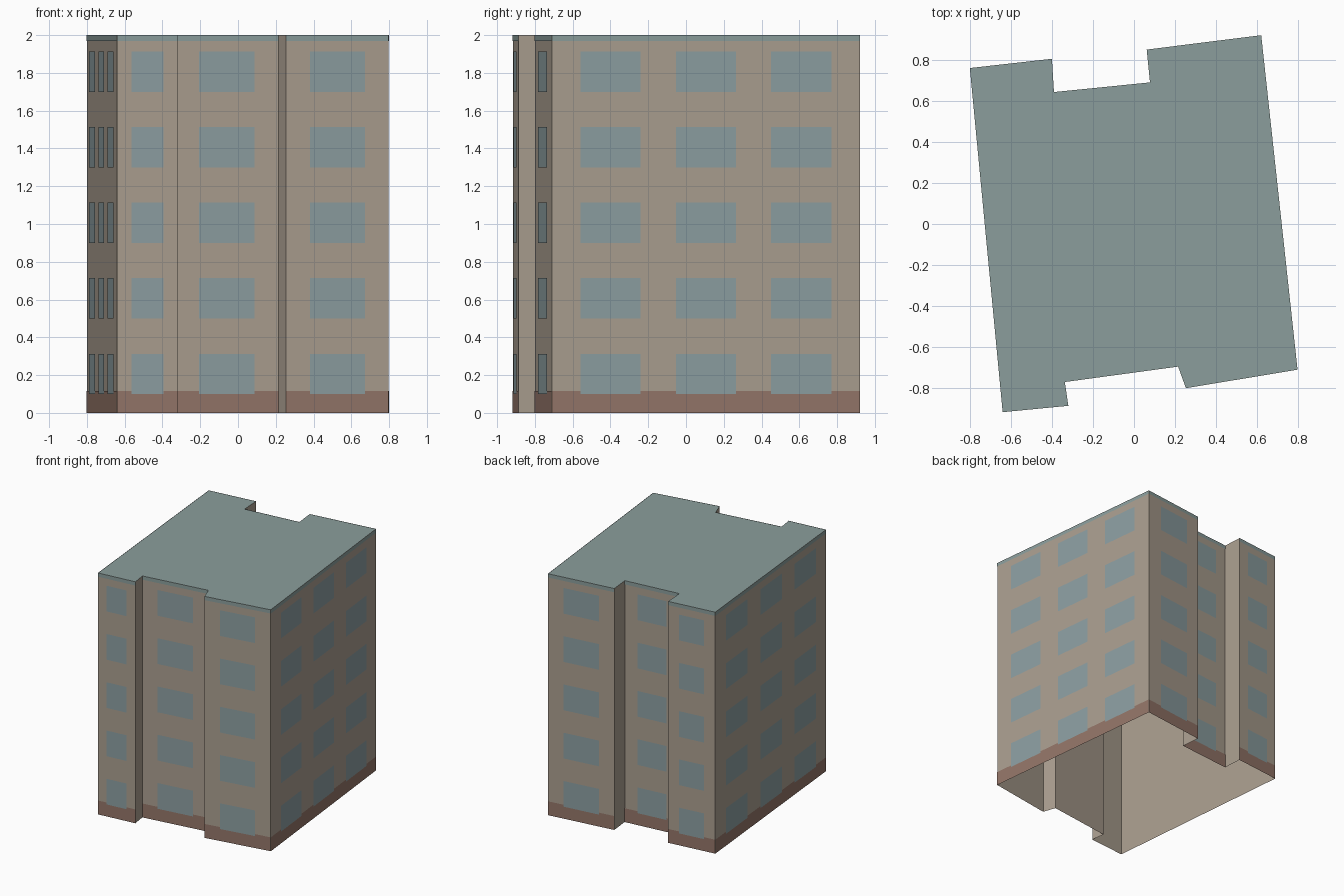
import bpy
from mathutils import Vector

if "Cube" in bpy.data.objects:
    bpy.data.objects.remove(bpy.data.objects["Cube"])


def material(name, srgb):
    color = [(c / 255 / 12.92) if c < 11 else ((c / 255 + 0.055) / 1.055) ** 2.4 for c in srgb] + [1]
    mat = bpy.data.materials.new(name)
    mat.use_nodes = True
    mat.diffuse_color = color
    mat.node_tree.nodes["Principled BSDF"].inputs["Base Color"].default_value = color
    return mat


wall = material("beige wall", (171, 159, 144))
roof = material("grey green roof", (139, 158, 156))
glass = material("blue grey window", (141, 159, 162))
brick = material("brown plinth", (148, 118, 105))


def build(name, verts, faces, mats):
    mesh = bpy.data.meshes.new(name)
    mesh.from_pydata(verts, [], faces)
    for m in mats:
        mesh.materials.append(m)
    obj = bpy.data.objects.new(name, mesh)
    bpy.context.collection.objects.link(obj)
    return obj


HEIGHT = 2.0
# Footprint, counter-clockwise from the front corner
outline = [(-0.64, -0.917), (-0.32, -0.886), (-0.337, -0.77), (0.215, -0.695),
           (0.253, -0.80), (0.797, -0.71), (0.62, 0.92), (0.062, 0.85),
           (0.078, 0.69), (-0.39, 0.643), (-0.40, 0.805), (-0.80, 0.76)]
n = len(outline)

# Open-bottomed shell with a flat roof
verts = [(x, y, z) for z in (0, HEIGHT) for x, y in outline]
faces = [(i, (i + 1) % n, n + (i + 1) % n, n + i) for i in range(n)]
faces.append(tuple(range(n, 2 * n)))
shell = build("building_shell", verts, faces, [wall, roof])
shell.data.polygons[n].material_index = 1


def plates(name, rects, offset, mat):
    """Thin flat plates on facades; each is (facade, start, end, bottom, top)."""
    vs, fs = [], []
    for i, s, e, low, high in rects:
        a, b = Vector(outline[i]), Vector(outline[(i + 1) % n])
        d = (b - a).normalized()
        out = Vector((d.y, -d.x)) * offset
        p, q = a.lerp(b, s) + out, a.lerp(b, e) + out
        k = len(vs)
        vs += [(*p, low), (*q, low), (*q, high), (*p, high)]
        fs.append((k, k + 1, k + 2, k + 3))
    build(name, vs, fs, [mat])


# The long sides hold three windows a storey, the others one; steps stay plain
single = [(0.235, 0.77)]
triple = [(0.092, 0.288), (0.403, 0.598), (0.712, 0.908)]
facades = {0: single, 2: single, 4: single, 5: triple,
           6: single, 8: single, 10: single, 11: triple}

plates("plinth", [(i, 0, 1, 0, 0.115) for i in facades], 0.002, brick)
plates("roof_edge", [(i, 0, 1, 1.97, HEIGHT) for i in facades], 0.002, roof)
plates("windows", [(i, s, e, 0.1 + 0.4 * k, 0.313 + 0.4 * k)
                   for i, spans in facades.items() for s, e in spans for k in range(5)],
       0.004, glass)
